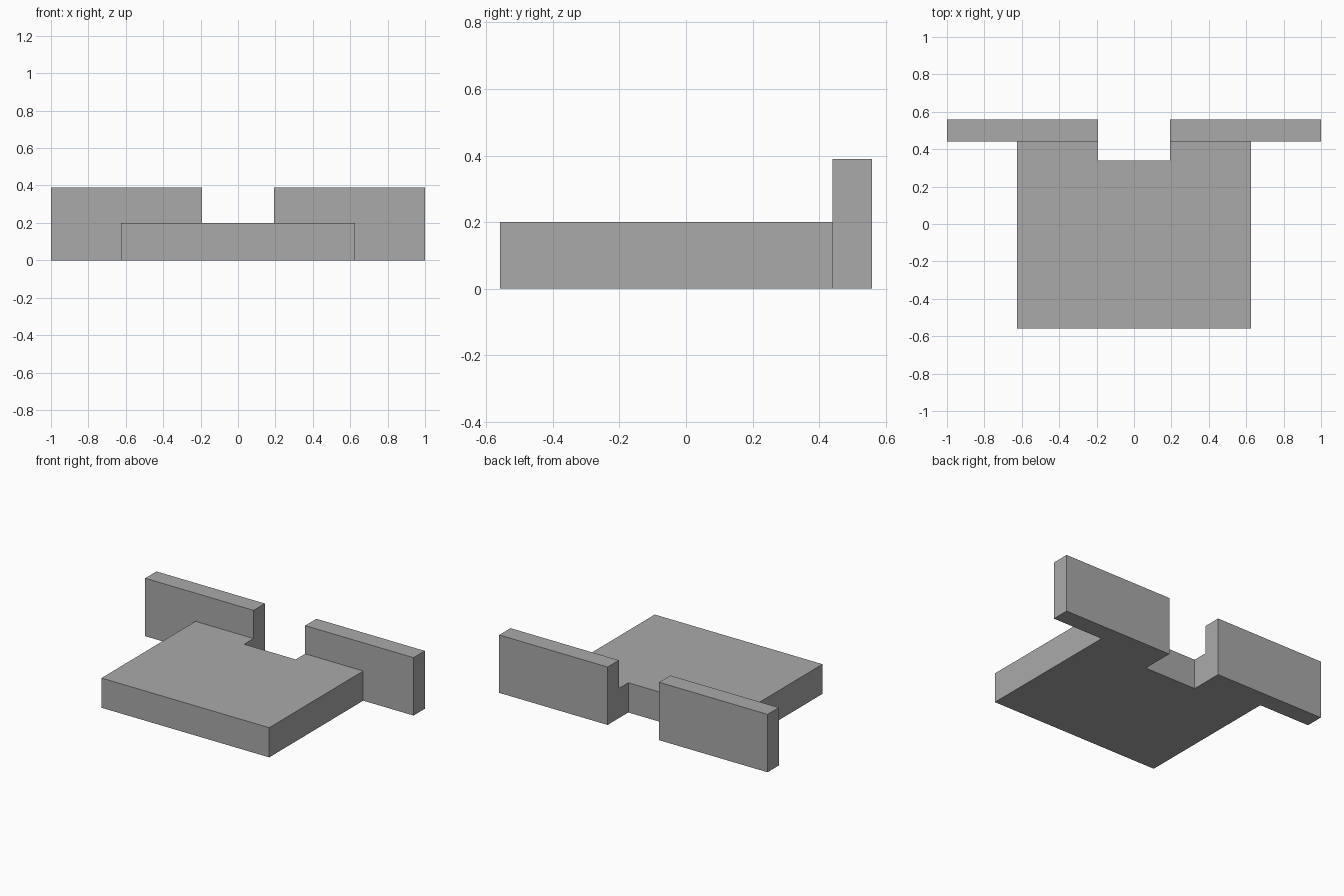
import bpy
import bmesh

cube = bpy.data.objects.get("Cube")
if cube:
    bpy.data.objects.remove(cube, do_unlink=True)

grey = bpy.data.materials.new("plain grey")
grey.use_nodes = True
grey.diffuse_color = (0.4, 0.4, 0.4, 1)
grey.node_tree.nodes["Principled BSDF"].inputs["Base Color"].default_value = (0.4, 0.4, 0.4, 1)


def extrude_outline(name, outline, height):
    """Raise a flat outline from the ground into a solid."""
    bm = bmesh.new()
    face = bm.faces.new([bm.verts.new((x, y, 0)) for x, y in outline])
    top = bmesh.ops.extrude_face_region(bm, geom=[face], use_keep_orig=True)["geom"]
    bmesh.ops.translate(bm, vec=(0, 0, height),
                        verts=[v for v in top if isinstance(v, bmesh.types.BMVert)])
    bmesh.ops.recalc_face_normals(bm, faces=bm.faces)
    mesh = bpy.data.meshes.new(name)
    bm.to_mesh(mesh)
    bm.free()
    mesh.materials.append(grey)
    obj = bpy.data.objects.new(name, mesh)
    bpy.context.collection.objects.link(obj)
    return obj


SLAB_X, NOTCH_X, WALL_X = 0.625, 0.192, 1.0
FRONT, NOTCH_Y, JOINT, BACK = -0.56, 0.34, 0.44, 0.56

# Low slab with a notch in the middle of its back edge
half = [(SLAB_X, FRONT), (SLAB_X, JOINT), (NOTCH_X, JOINT), (NOTCH_X, NOTCH_Y)]
extrude_outline("base_slab", half + [(-x, y) for x, y in reversed(half)], 0.2)

# Taller wall on each side of the notch
for side, name in ((1, "left_back_wall"), (-1, "right_back_wall")):
    outline = [(NOTCH_X, JOINT), (WALL_X, JOINT), (WALL_X, BACK), (NOTCH_X, BACK)]
    extrude_outline(name, [(side * x, y) for x, y in outline], 0.39)
